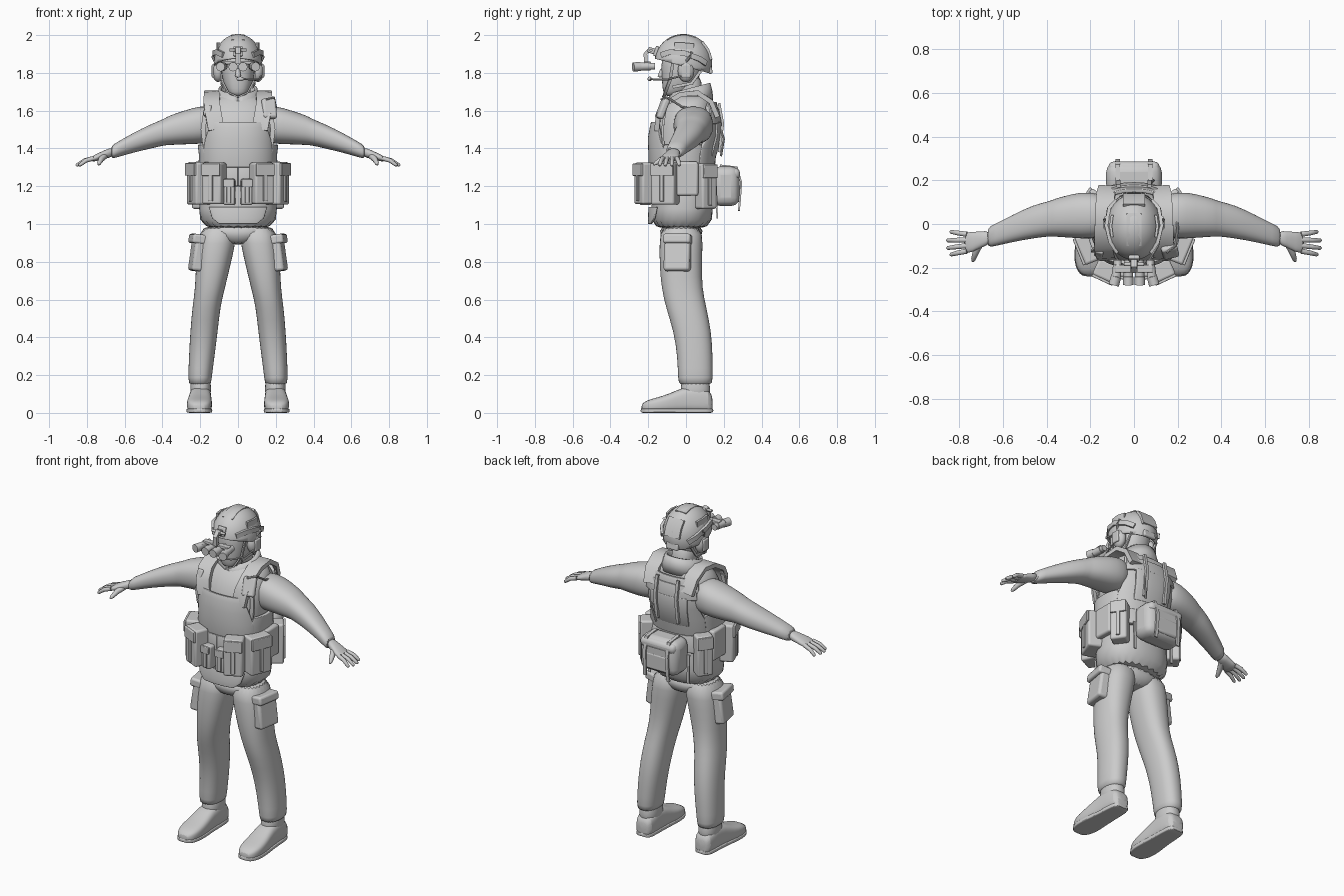
import bpy, bmesh, math
from mathutils import Vector, Matrix

cube = bpy.data.objects.get("Cube")
if cube:
    bpy.data.objects.remove(cube, do_unlink=True)

grey = bpy.data.materials.new("plain_grey")
grey.use_nodes = True
tone = (0.6, 0.6, 0.6, 1)
grey.diffuse_color = tone
grey.node_tree.nodes["Principled BSDF"].inputs["Base Color"].default_value = tone
X, Y, Z = Vector((1, 0, 0)), Vector((0, 1, 0)), Vector((0, 0, 1))
SIDES = ((1, "left"), (-1, "right"))


def finish(name, bm, angle=40, subsurf=0, bevel=0, solid=0):
    me = bpy.data.meshes.new(name)
    bm.to_mesh(me)
    bm.free()
    ob = bpy.data.objects.new(name, me)
    bpy.context.collection.objects.link(ob)
    me.materials.append(grey)
    if solid:
        mod = ob.modifiers.new("thickness", 'SOLIDIFY')
        mod.thickness, mod.offset = solid, 0
    if bevel:
        mod = ob.modifiers.new("bevel", 'BEVEL')
        mod.width, mod.segments = bevel, 3
    if subsurf:
        ob.modifiers.new("smooth", 'SUBSURF').levels = subsurf
    bpy.ops.object.select_all(action='DESELECT')
    ob.select_set(True)
    bpy.context.view_layer.objects.active = ob
    bpy.ops.object.shade_smooth_by_angle(angle=math.radians(angle))
    return ob


def skin(name, rings, closed=True, **kw):
    bm = bmesh.new()
    rows = [[bm.verts.new(p) for p in r] for r in rings]
    n = len(rows[0])
    for a, b in zip(rows, rows[1:]):
        for j in range(n if closed else n - 1):
            k = (j + 1) % n
            bm.faces.new((a[j], a[k], b[k], b[j]))
    if closed:
        bm.faces.new(rows[0])
        bm.faces.new(rows[-1])
        bmesh.ops.recalc_face_normals(bm, faces=bm.faces)
    return finish(name, bm, **kw)


def oval(c, u, v, ru, rv, n=2.3, a=0.0):
    s, t = math.sin(a), -math.cos(a)
    f = lambda q: math.copysign(abs(q) ** (2 / n), q)
    return Vector(c) + u * ru * f(s) + v * rv * f(t)


def loft(name, sections, u=X, v=Y, n=2.3, count=24, **kw):
    rings = [[oval(s[:3], u, v, s[3], s[4], n, math.tau * i / count) for i in range(count)]
             for s in sections]
    return skin(name, rings, subsurf=1, **kw)


def box(name, loc, size, rot=(0, 0, 0), bevel=0.008):
    bm = bmesh.new()
    bmesh.ops.create_cube(bm, size=1)
    bm.transform(Matrix.Diagonal((*size, 1)))
    ob = finish(name, bm, bevel=bevel)
    ob.location, ob.rotation_euler = loc, [math.radians(r) for r in rot]
    return ob


def ball(name, loc, size):
    bm = bmesh.new()
    bmesh.ops.create_uvsphere(bm, u_segments=24, v_segments=14, radius=1)
    bm.transform(Matrix.Translation(loc) @ Matrix.Diagonal((*size, 1)))
    return finish(name, bm)


def tube(name, pts, radii, count=10, n=2):
    pts = [Vector(p) for p in pts]
    rings = []
    for i, p in enumerate(pts):
        d = (pts[min(i + 1, len(pts) - 1)] - pts[max(i - 1, 0)]).normalized()
        u = d.cross(Z if abs(d.z) < 0.9 else Y).normalized()
        r = radii[i] if isinstance(radii, (list, tuple)) else radii
        rings.append([oval(p, u, d.cross(u), r, r, n, math.tau * j / count) for j in range(count)])
    return skin(name, rings)


def strap(name, pts, across, width, thick=0.012):
    pts = [Vector(p) for p in pts]
    rings = []
    for i, p in enumerate(pts):
        d = (pts[min(i + 1, len(pts) - 1)] - pts[max(i - 1, 0)]).normalized()
        w = (across - d * across.dot(d)).normalized()
        h = d.cross(w) * thick / 2
        w = w * width / 2
        rings.append([p - w - h, p + w - h, p + w + h, p - w + h])
    return skin(name, rings)


# Torso profile: z, centre y, half width, half depth
TORSO = [(.96, -.025, .205, .165), (1.08, -.02, .21, .165), (1.2, -.02, .2, .16),
         (1.35, -.025, .182, .15), (1.46, -.012, .195, .168), (1.55, 0, .2, .16),
         (1.62, .01, .185, .135), (1.66, .025, .15, .11), (1.69, .03, .09, .09)]
loft("shirt", [(0, y, z, rx, ry) for z, y, rx, ry in TORSO])


def torso_at(z):
    for a, b in zip(TORSO, TORSO[1:]):
        if z <= b[0]:
            t = max(0, (z - a[0]) / (b[0] - a[0]))
            return [p + (q - p) * t for p, q in zip(a, b)]
    return TORSO[-1]


def wrap(name, rows, off=0.01, thick=0.018, mid=0, steps=14):
    """Panel that follows the torso; rows hold height and half angle."""
    rings = []
    for z, half in rows:
        _, y, rx, ry = torso_at(z)
        rings.append([oval((0, y, z), X, Y, rx + off, ry + off, 2.3,
                           math.radians(mid + half * (2 * i / steps - 1))) for i in range(steps + 1)])
    return skin(name, rings, closed=False, solid=thick, bevel=0.004)


# Vest and belt
wrap("vest_front", [(1.3, 62), (1.38, 62), (1.45, 52), (1.51, 42), (1.54, 38)], off=.014)
wrap("vest_back", [(1.3, 62), (1.4, 60), (1.47, 50), (1.56, 50), (1.62, 52), (1.645, 45)], off=.014, mid=180)
wrap("back_panel", [(1.36, 30), (1.46, 30), (1.54, 30)], off=.026, thick=.012, mid=180)
wrap("back_yoke", [(1.53, 46), (1.61, 46)], off=.026, thick=.012, mid=180)
wrap("front_flap", [(1.0, 24), (1.03, 36), (1.09, 42)], off=.008, thick=.012)
for s, side in SIDES:
    wrap(side + "_cummerbund", [(1.31, 36), (1.36, 36), (1.42, 30)], off=.014, mid=90 * s)
    wrap(side + "_belt", [(1.2, 90), (1.25, 90), (1.3, 90)], off=.016, thick=.022, mid=90 * s)
    strap(side + "_shoulder_strap", [(s * .115, -.155, 1.5), (s * .13, -.145, 1.58), (s * .14, -.105, 1.64),
          (s * .138, -.03, 1.685), (s * .135, .06, 1.695), (s * .13, .13, 1.65), (s * .12, .165, 1.57)],
          X, .085, .026)
    strap(side + "_chest_webbing", [(s * .17, -.11, 1.6), (s * .185, -.125, 1.5), (s * .175, -.12, 1.42)], X, .025)
    strap(side + "_back_webbing", [(s * .07, .175, 1.64), (s * .07, .195, 1.53), (s * .07, .175, 1.38)], X, .018, .014)
box("shoulder_pad", (.165, -.125, 1.61), (.075, .035, .11), (-22, 0, 14), .012)
box("chest_radio_switch", (-.16, -.13, 1.6), (.04, .03, .06), (-22, 0, -14))
tube("chest_cable", [(.15, -.13, 1.66), (.19, -.1, 1.67), (.2, -.02, 1.62), (.19, .08, 1.6)], .006, 8)
tube("back_cable", [(.06, .17, 1.55), (.09, .2, 1.45), (.07, .185, 1.36)], .006, 8)

# Collar and neck
rings = []
for z, rx, ry in ((1.62, .125, .115), (1.67, .11, .112), (1.72, .095, .1)):
    ring = [oval((0, .022, z), X, Y, rx, ry, 2, math.tau * i / 24) for i in range(25)]
    rings.append([p + Z * (p.y - .03) * .28 for p in ring])
skin("collar", rings, closed=False, solid=.014)
loft("neck", [(0, .025, 1.62, .07, .075), (0, .015, 1.72, .065, .07), (0, .0, 1.8, .07, .08)])

# Head with a face mask
loft("head", [(0, -.065, 1.675, .035, .045), (0, -.055, 1.695, .058, .066), (0, -.035, 1.74, .077, .092),
              (0, -.025, 1.8, .088, .105), (0, -.02, 1.87, .092, .112), (0, -.01, 1.93, .08, .1)])
loft("nose", [(0, -.135, 1.775, .016, .02), (0, -.13, 1.79, .016, .018), (0, -.12, 1.83, .009, .015)], count=12)

# Helmet shell cut along a sloping rim
bm = bmesh.new()
bmesh.ops.create_uvsphere(bm, u_segments=32, v_segments=20, radius=1)
bm.transform(Matrix.Translation((0, -.014, 1.853)) @ Matrix.Diagonal((.122, .147, .147, 1)))
bmesh.ops.bisect_plane(bm, geom=bm.verts[:] + bm.edges[:] + bm.faces[:], plane_co=(0, -.16, 1.875),
                       plane_no=(0, .27, 1), clear_inner=True)
finish("helmet", bm, solid=.012)
strap("helmet_top_patch", [(0, -.1, 1.972), (0, -.05, 1.996), (0, .0, 2.0), (0, .05, 1.99)], X, .07, .008)
strap("helmet_rear_patch", [(0, .085, 1.965), (0, .115, 1.925), (0, .134, 1.87)], X, .1, .014)
box("helmet_rear_dial", (0, .128, 1.815), (.08, .022, .04), (10, 0, 0))
for s, side in SIDES:
    strap(side + "_helmet_rail", [(s * .078, -.13, 1.895), (s * .108, -.085, 1.91), (s * .127, -.01, 1.905),
          (s * .115, .07, 1.875), (s * .085, .105, 1.85)], Z, .028, .016)
    strap(side + "_helmet_side_patch", [(s * .1, -.06, 1.94), (s * .107, -.01, 1.94), (s * .1, .04, 1.935)],
          Z, .04, .012)
    ball(side + "_ear_cup", (s * .105, .0, 1.81), (.032, .044, .058))
    box(side + "_ear_cup_plate", (s * .132, .0, 1.81), (.014, .05, .07), bevel=.006)
    tube(side + "_headset_arm", [(s * .12, .0, 1.86), (s * .134, .02, 1.885), (s * .128, .03, 1.91)], .008, 8)
    strap(side + "_chin_strap_front", [(s * .098, -.07, 1.85), (s * .085, -.085, 1.76), (s * .05, -.11, 1.695),
          (0, -.118, 1.672)], Y, .016, .008)
    strap(side + "_chin_strap_rear", [(s * .09, .085, 1.82), (s * .088, .03, 1.745), (s * .075, -.07, 1.725)],
          Z, .016, .008)
    # Night vision tubes
    for x, yaw in ((.026, 0), (.075, .018)):
        tube(side + "_goggle_tube", [(s * x, -.165, 1.835), (s * x, -.185, 1.835), (s * x, -.188, 1.835),
             (s * (x + yaw * .4), -.24, 1.833), (s * (x + yaw * .4), -.242, 1.833),
             (s * (x + yaw), -.28, 1.832)], [.018, .018, .021, .021, .024, .024], 16)
    box(side + "_goggle_bridge", (s * .05, -.205, 1.853), (.07, .035, .016), bevel=.004)
box("goggle_shroud", (0, -.158, 1.915), (.05, .018, .055), (-18, 0, 0), .006)
box("goggle_mount", (0, -.182, 1.918), (.03, .04, .03), (-20, 0, 0), .005)
strap("goggle_arm", [(0, -.19, 1.925), (0, -.215, 1.9), (0, -.212, 1.85)], X, .024, .02)
tube("goggle_mount_pin", [(-.045, -.185, 1.92), (.045, -.185, 1.92)], .008, 10)
tube("microphone_boom", [(.125, -.02, 1.785), (.11, -.1, 1.765), (.07, -.165, 1.765), (.02, -.19, 1.768)], .005, 8)
ball("microphone", (.012, -.192, 1.768), (.02, .012, .012))

# Trousers seat
loft("trouser_seat", [(0, -.025, .89, .06, .09), (0, -.025, .93, .15, .105), (0, -.025, 1.0, .19, .13)])

for s, side in SIDES:
    # Legs, pockets and boots
    loft(side + "_trouser_leg", [(s * x, y, z, rx, ry) for x, y, z, rx, ry in (
        (.2, .05, .145, .058, .088), (.203, .05, .17, .062, .092), (.192, .048, .3, .068, .094),
        (.18, .035, .43, .073, .1), (.168, .0, .56, .074, .108), (.148, -.022, .66, .079, .108),
        (.132, -.028, .78, .092, .113), (.112, -.026, .9, .1, .115), (.1, -.025, 1.0, .095, .11))])
    box(side + "_cargo_pocket", (s * .212, -.045, .84), (.065, .14, .18), (0, -8 * s, -10 * s), .015)
    box(side + "_pocket_flap", (s * .212, -.045, .92), (.078, .148, .05), (0, -8 * s, -10 * s), .012)
    loft(side + "_boot_foot", [(s * x, y, h / 2, w, h / 2) for x, y, h, w in (
        (.198, .142, .085, .035), (.198, .125, .12, .053), (.198, .06, .15, .058), (.2, -.02, .135, .058),
        (.203, -.09, .1, .066), (.205, -.16, .08, .068), (.205, -.21, .066, .056), (.205, -.238, .045, .03))],
        v=Z, n=3)
    loft(side + "_boot_shaft", [(s * .198, .05, z, .055, r) for z, r in ((.06, .08), (.12, .078), (.22, .075))])
    loft(side + "_boot_sole", [(s * x, y, .012, w, .012) for x, y, w in (
        (.198, .146, .035), (.198, .12, .056), (.2, -.0, .056), (.204, -.1, .068), (.205, -.17, .07),
        (.205, -.215, .056), (.205, -.242, .03))], v=Z, n=6)

    # Arms and hands
    loft(side + "_sleeve", [(s * x, y, z, ry, rz) for x, y, z, ry, rz in (
        (.1, .035, 1.53, .09, .09), (.2, .04, 1.525, .11, .103), (.28, .038, 1.512, .102, .09),
        (.37, .028, 1.495, .086, .078), (.385, .024, 1.488, .081, .071), (.46, .012, 1.465, .077, .065),
        (.56, -.022, 1.428, .062, .052), (.64, -.052, 1.393, .05, .04), (.675, -.063, 1.378, .047, .036))],
        u=Y, v=Z)
    loft(side + "_palm", [(s * x, y, z, ry, rz) for x, y, z, ry, rz in (
        (.66, -.063, 1.382, .034, .026), (.7, -.07, 1.37, .036, .024), (.74, -.083, 1.355, .047, .02),
        (.78, -.087, 1.342, .05, .015))], u=Y, v=Z)
    for i, (y0, x1, y1) in enumerate(((-.047, .838, -.036), (-.073, .853, -.075), (-.099, .853, -.11),
                                      (-.124, .838, -.14))):
        mid = ((.765 + x1) / 2 + .004, (y0 + y1) / 2, 1.336)
        tube(f"{side}_finger_{i + 1}", [(s * .765, y0, 1.348), (s * mid[0], mid[1], mid[2]),
             (s * x1, y1, 1.312), (s * (x1 + .005), y1, 1.309)], [.0125, .0115, .009, .004])
    tube(side + "_thumb", [(s * .705, -.088, 1.362), (s * .725, -.13, 1.342), (s * .735, -.16, 1.322),
                           (s * .738, -.172, 1.314)], [.018, .015, .011, .005])

    # Belt pouches: yaw follows the waist
    for part, x, y, z, size, yaw in (
            ("magazine_pouch", .125, -.215, 1.215, (.11, .085, .22), 25),
            ("utility_pouch", .207, -.11, 1.215, (.135, .09, .225), 68),
            ("centre_pouch", .045, -.215, 1.17, (.06, .06, .14), 6),
            ("side_panel", .213, .005, 1.24, (.12, .04, .18), 90),
            ("rear_pouch", .19, .105, 1.2, (.095, .075, .24), 125)):
        box(f"{side}_{part}", (s * x, y, z), size, (0, 0, s * yaw), .012)
        a = math.radians(yaw)
        d = Vector((s * math.sin(a), -math.cos(a), 0)) * (size[1] / 2 + .002)
        if part != "side_panel":
            box(f"{side}_{part}_flap", (s * x + d.x, y + d.y, z + size[2] * .33),
                (size[0] * .96, .014, size[2] * .3), (0, 0, s * yaw), .004)
            box(f"{side}_{part}_strap", (s * x + d.x, y + d.y, z - size[2] * .05),
                (.022, .012, size[2] * .75), (0, 0, s * yaw), .003)
    strap(side + "_pack_strap", [(s * .075, .18, 1.31), (s * .075, .27, 1.3), (s * .075, .292, 1.22),
          (s * .075, .285, 1.12), (s * .078, .28, 1.07)], X, .02, .01)
    strap(side + "_hanging_strap", [(s * .13, .16, 1.2), (s * .13, .165, 1.03)], X, .016, .008)

# Rear pack
box("rear_pack", (0, .21, 1.2), (.255, .145, .21), (0, 0, 0), .045)
box("rear_pack_lid", (0, .215, 1.265), (.235, .142, .06), (0, 0, 0), .025)
box("rear_pack_pocket", (0, .27, 1.165), (.17, .03, .1), (0, 0, 0), .012)
